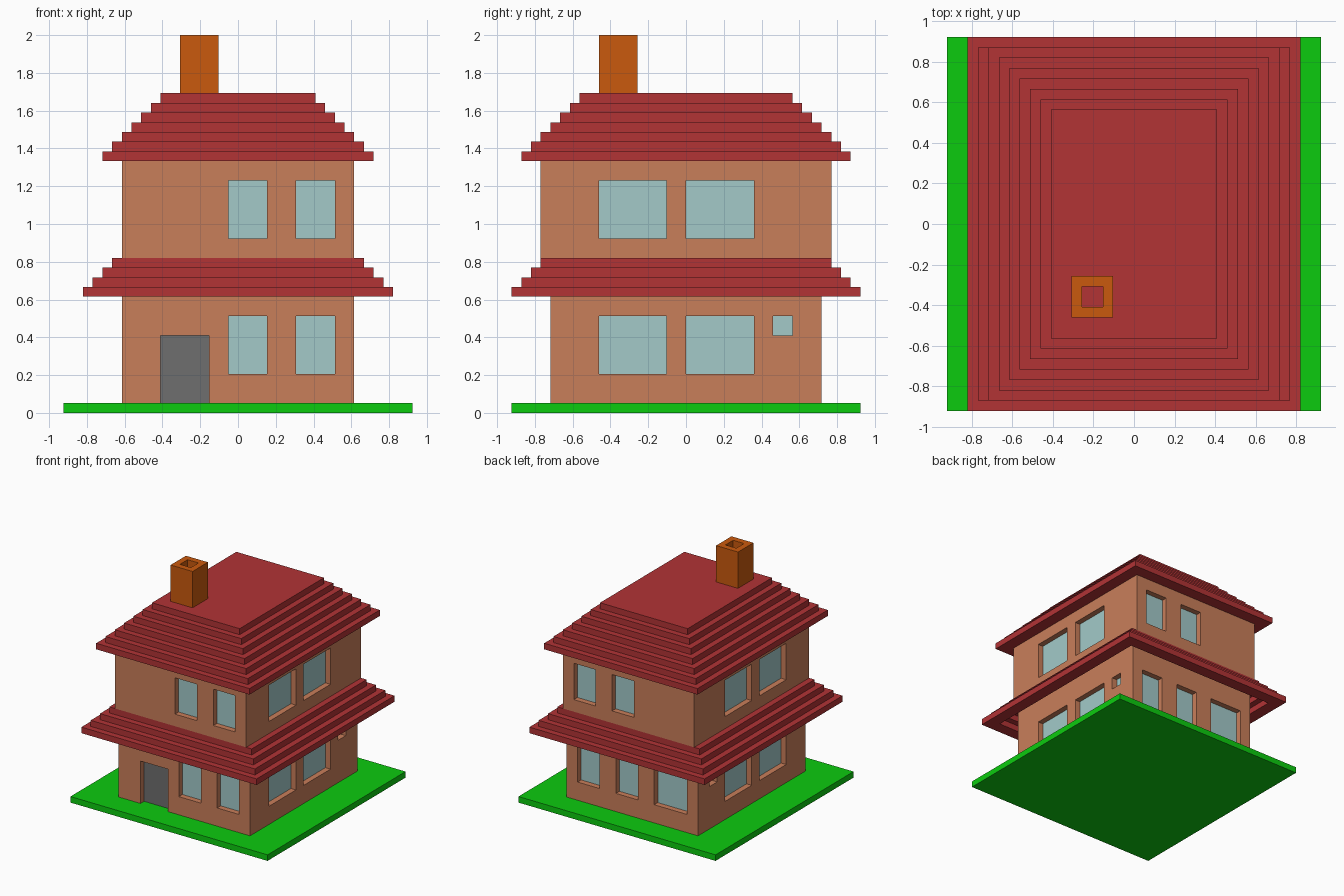
import bpy, bmesh

if "Cube" in bpy.data.objects:
    bpy.data.objects.remove(bpy.data.objects["Cube"])

U = 2 / 39  # one block of the model's grid


def material(name, r, g, b):
    lin = lambda c: ((c / 255 + 0.055) / 1.055) ** 2.4 if c > 10 else c / 255 / 12.92
    m = bpy.data.materials.new(name)
    m.diffuse_color = (lin(r), lin(g), lin(b), 1)
    m.use_nodes = True
    m.node_tree.nodes["Principled BSDF"].inputs["Base Color"].default_value = m.diffuse_color
    return m


GRASS = material("grass green", 12, 203, 15)
WALL = material("terracotta wall", 201, 126, 90)
ROOF = material("roof red", 178, 51, 53)
BRICK = material("chimney orange", 202, 90, 13)
GLASS = material("pale glass", 163, 202, 201)
DOOR = material("door grey", 110, 110, 110)


def finish(name, bm, mat):
    bmesh.ops.recalc_face_normals(bm, faces=bm.faces)
    me = bpy.data.meshes.new(name)
    bm.to_mesh(me)
    bm.free()
    me.materials.append(mat)
    ob = bpy.data.objects.new(name, me)
    bpy.context.collection.objects.link(ob)
    return ob


def add_box(bm, lo, hi):
    vs = bmesh.ops.create_cube(bm, size=1)["verts"]
    for v in vs:
        v.co = [(lo[i] if v.co[i] < 0 else hi[i]) * U for i in range(3)]


def box(name, lo, hi, mat):
    bm = bmesh.new()
    add_box(bm, lo, hi)
    return finish(name, bm, mat)


def sweep(name, profile, mat, loop, cx=0, cy=0):
    """Skin rectangles given as (half x, half y, z); loop closes it, else cap the ends."""
    bm = bmesh.new()
    rings = [[bm.verts.new(((cx + sx * hx) * U, (cy + sy * hy) * U, z * U))
              for sx, sy in ((-1, -1), (1, -1), (1, 1), (-1, 1))] for hx, hy, z in profile]
    for i in range(len(rings) if loop else len(rings) - 1):
        a, b = rings[i], rings[(i + 1) % len(rings)]
        for k in range(4):
            j = (k + 1) % 4
            bm.faces.new((a[k], a[j], b[j], b[k]))
    if not loop:
        bm.faces.new(rings[0])
        bm.faces.new(rings[-1])
    return finish(name, bm, mat)


def stairs(hx, hy, z, n):
    """Stepped profile climbing inward, one block per step."""
    return [(hx - i, hy - i, z + i + k) for i in range(n) for k in (0, 1)]


def storey(name, hx, hy, z0, z1, openings):
    """Wall block with one-block-deep recesses and a thin pane in each."""
    wall = box(name + "_walls", (-hx, -hy, z0), (hx, hy, z1), WALL)
    cut = bmesh.new()
    for n, (side, a0, a1, b0, b1, mat) in enumerate(openings):
        s = -1 if side in ("front", "left") else 1
        along_x = side in ("front", "back")
        h = hy if along_x else hx

        def span(d0, d1, low):
            d = sorted((s * d0, s * d1))
            if along_x:
                return (a0, d[0], low), (a1, d[1], b1)
            return (d[0], a0, low), (d[1], a1, b1)

        add_box(cut, *span(h - 1, h + 1, b0 - (1 if mat == DOOR else 0)))
        kind = "door" if mat == DOOR else "window"
        box(f"{name}_{side}_{kind}_{n}", *span(h - 1.05, h - 0.93, b0), mat)
    cutter = finish(name + "_cutter", cut, WALL)
    mod = wall.modifiers.new("openings", "BOOLEAN")
    mod.operation, mod.object, mod.solver = "DIFFERENCE", cutter, "EXACT"
    bpy.context.view_layer.objects.active = wall
    bpy.ops.object.modifier_apply(modifier=mod.name)
    bpy.data.objects.remove(cutter)


def windows(z0, z1):
    """Window layout shared by both storeys."""
    ends = [(s, a, a + 4, z0, z1, GLASS) for s in ("front", "back") for a in (-1, 6)]
    sides = [(s, a, a + 7, z0, z1, GLASS) for s in ("left", "right") for a in (-9, 0)]
    return ends + sides


# Lawn
box("lawn", (-18, -18, 0), (18, 18, 1), GRASS)

# Ground floor: door, extra back window and small side windows
extras = [("front", -8, -3, 1, 8, DOOR), ("back", -10, -4, 4, 10, GLASS)]
extras += [(s, 9, 11, 8, 10, GLASS) for s in ("left", "right")]
storey("ground_floor", 12, 14, 1, 15, windows(4, 10) + extras)

# Upper floor
storey("upper_floor", 12, 15, 16, 26, windows(18, 24))

# Porch roof: stepped skirt, two blocks wide and hollow beneath
outer = stairs(16, 18, 12, 4)
inner = [(x - 2, y - 2, z) for x, y, z in reversed(outer)]
sweep("lower_roof", outer + inner, ROOF, True)

# Main roof
sweep("main_roof", stairs(14, 17, 26, 7), ROOF, False)

# Chimney with open flue
sweep("chimney", [(2, 2, 33), (2, 2, 39), (1, 1, 39), (1, 1, 33)], BRICK, True, -4, -7)
